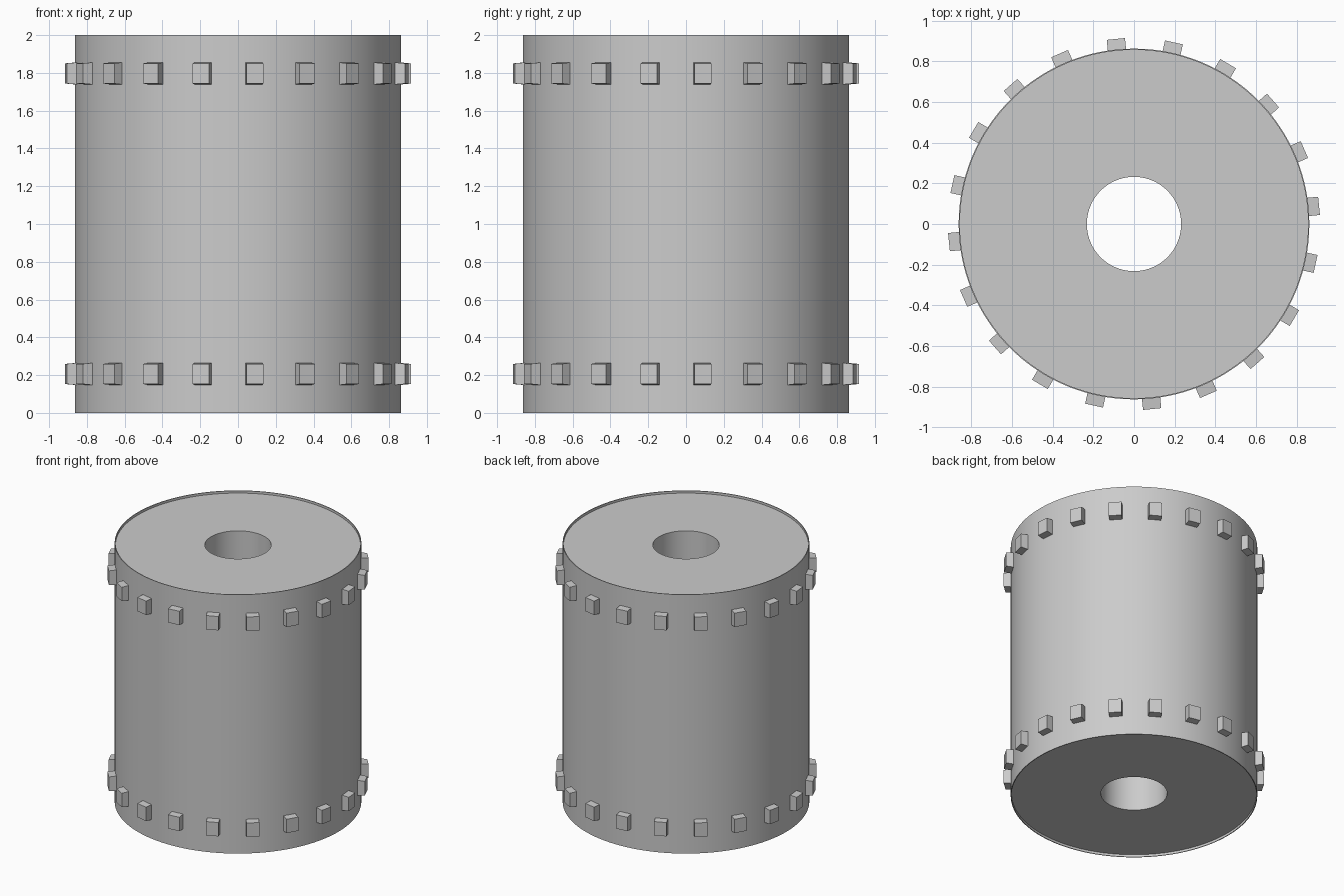
import bpy
import bmesh
import math
from mathutils import Matrix, Vector

default = bpy.data.objects.get("Cube")
if default:
    bpy.data.objects.remove(default, do_unlink=True)

# Single grey material
grey = bpy.data.materials.new("plain grey")
colour = (0.6, 0.6, 0.6, 1.0)
grey.diffuse_color = colour
grey.use_nodes = True
grey.node_tree.nodes["Principled BSDF"].inputs["Base Color"].default_value = colour

RADIUS, WALL, HOLE = 0.863, 0.006, 0.232
HEIGHT, RECESS = 2.0, 0.018
PEGS, FIRST_ANGLE = 20, math.radians(5.6)
SEGMENTS = 128


def finish(name, bm):
    bmesh.ops.recalc_face_normals(bm, faces=bm.faces)
    mesh = bpy.data.meshes.new(name)
    bm.to_mesh(mesh)
    bm.free()
    obj = bpy.data.objects.new(name, mesh)
    bpy.context.collection.objects.link(obj)
    mesh.materials.append(grey)
    return obj


def lathe(name, profile):
    """Revolve a closed (radius, height) profile about the z axis."""
    bm = bmesh.new()
    verts = [bm.verts.new((r, 0, z)) for r, z in profile]
    edges = [bm.edges.new((a, b)) for a, b in zip(verts, verts[1:] + verts[:1])]
    bmesh.ops.spin(bm, geom=verts + edges, cent=(0, 0, 0), axis=(0, 0, 1),
                   angle=math.tau, steps=SEGMENTS, use_duplicate=False)
    bmesh.ops.remove_doubles(bm, verts=bm.verts, dist=0.0005)
    obj = finish(name, bm)
    bpy.ops.object.select_all(action="DESELECT")
    obj.select_set(True)
    bpy.context.view_layer.objects.active = obj
    bpy.ops.object.shade_smooth_by_angle(angle=math.radians(30))
    return obj


def peg_ring(name, height):
    """Ring of small blocks, slightly lower at their outer faces."""
    inner, outer, width, tall = 0.84, 0.915, 0.09, 0.12
    bm = bmesh.new()
    for i in range(PEGS):
        turn = Matrix.Rotation(FIRST_ANGLE + i * math.tau / PEGS, 4, "Z")
        for v in bmesh.ops.create_cube(bm, size=1)["verts"]:
            is_outer = v.co.x > 0
            taper = 0.89 if is_outer else 1.0
            v.co = turn @ Vector((outer if is_outer else inner,
                                  v.co.y * width,
                                  height + v.co.z * tall * taper))
    return finish(name, bm)


# Drum with a through hole, a thin outer rim and recessed end faces
inner = RADIUS - WALL
low, high = RECESS, HEIGHT - RECESS
lathe("drum", [(HOLE, low), (inner, low), (inner, 0), (RADIUS, 0),
               (RADIUS, HEIGHT), (inner, HEIGHT), (inner, high), (HOLE, high)])

# Drive pegs around both ends
peg_ring("lower_pegs", 0.206)
peg_ring("upper_pegs", 1.797)
